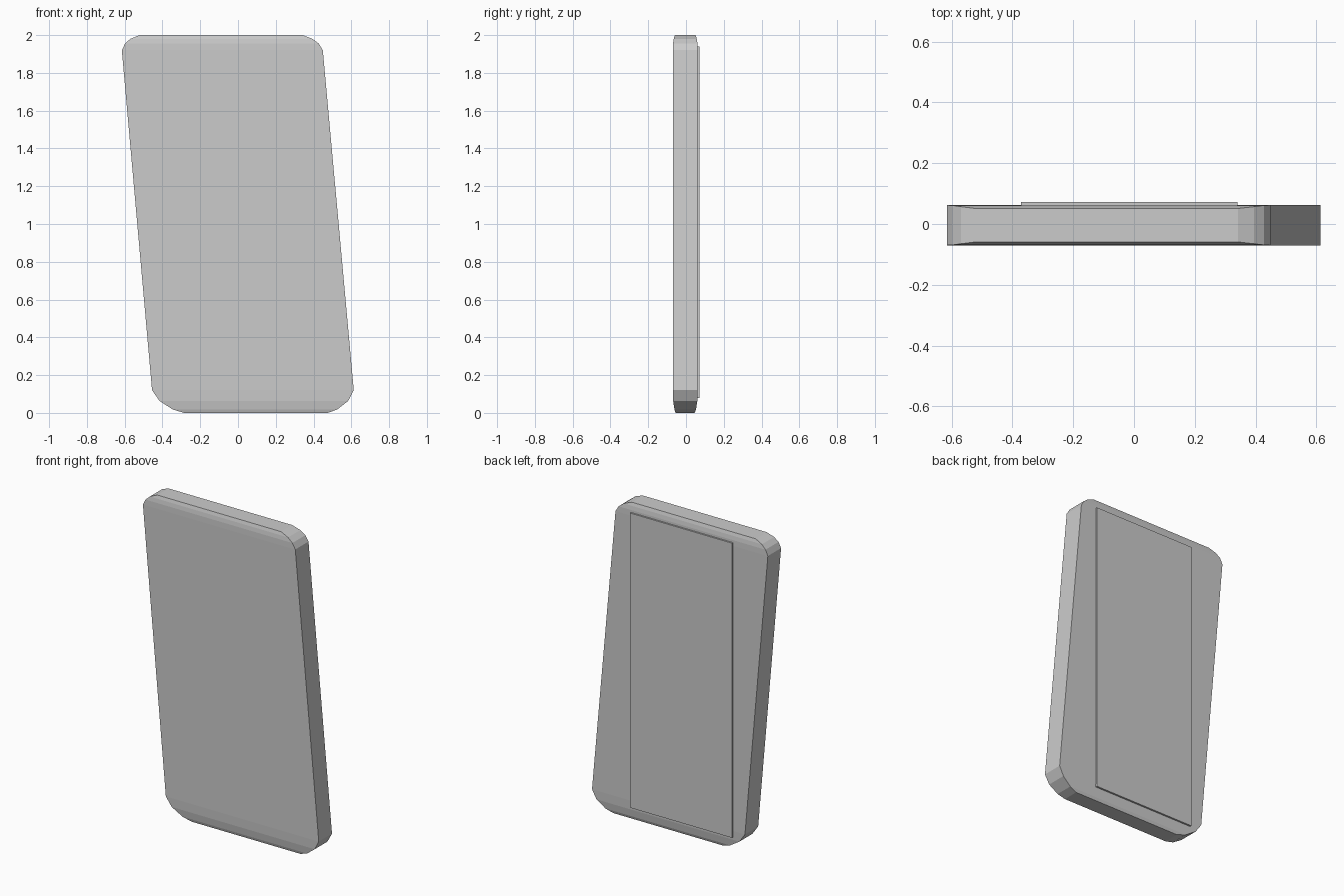
import bpy, bmesh

if "Cube" in bpy.data.objects:
    bpy.data.objects.remove(bpy.data.objects["Cube"])

# height, left x, right x, front y, back y of each cross-section
ROWS = [
    (0.00, -0.285, 0.475, -0.055, 0.046),
    (0.018, -0.345, 0.525, -0.061, 0.053),
    (0.063, -0.415, 0.583, -0.068, 0.060),
    (0.12, -0.455, 0.613, -0.070, 0.062),
    (1.92, -0.615, 0.449, -0.070, 0.062),
    (1.955, -0.598, 0.428, -0.069, 0.061),
    (1.98, -0.570, 0.395, -0.065, 0.057),
    (2.00, -0.522, 0.342, -0.059, 0.051),
]


def loft(name, rows):
    """Stack rectangular cross-sections into a closed solid."""
    bm = bmesh.new()
    rings = [[bm.verts.new(p) for p in
              ((xl, y0, z), (xr, y0, z), (xr, y1, z), (xl, y1, z))]
             for z, xl, xr, y0, y1 in rows]
    for a, b in zip(rings, rings[1:]):
        for i in range(4):
            j = (i + 1) % 4
            bm.faces.new((a[i], a[j], b[j], b[i]))
    bm.faces.new(rings[0][::-1])
    bm.faces.new(rings[-1])
    bmesh.ops.recalc_face_normals(bm, faces=bm.faces)
    mesh = bpy.data.meshes.new(name)
    bm.to_mesh(mesh)
    bm.free()
    obj = bpy.data.objects.new(name, mesh)
    bpy.context.collection.objects.link(obj)
    return obj


# slanted slab with rounded ends
loft("body", ROWS)

# thin upright panel on the back face
loft("back_panel", [(0.08, -0.372, 0.34, 0.04, 0.072),
                    (1.94, -0.372, 0.34, 0.04, 0.072)])
